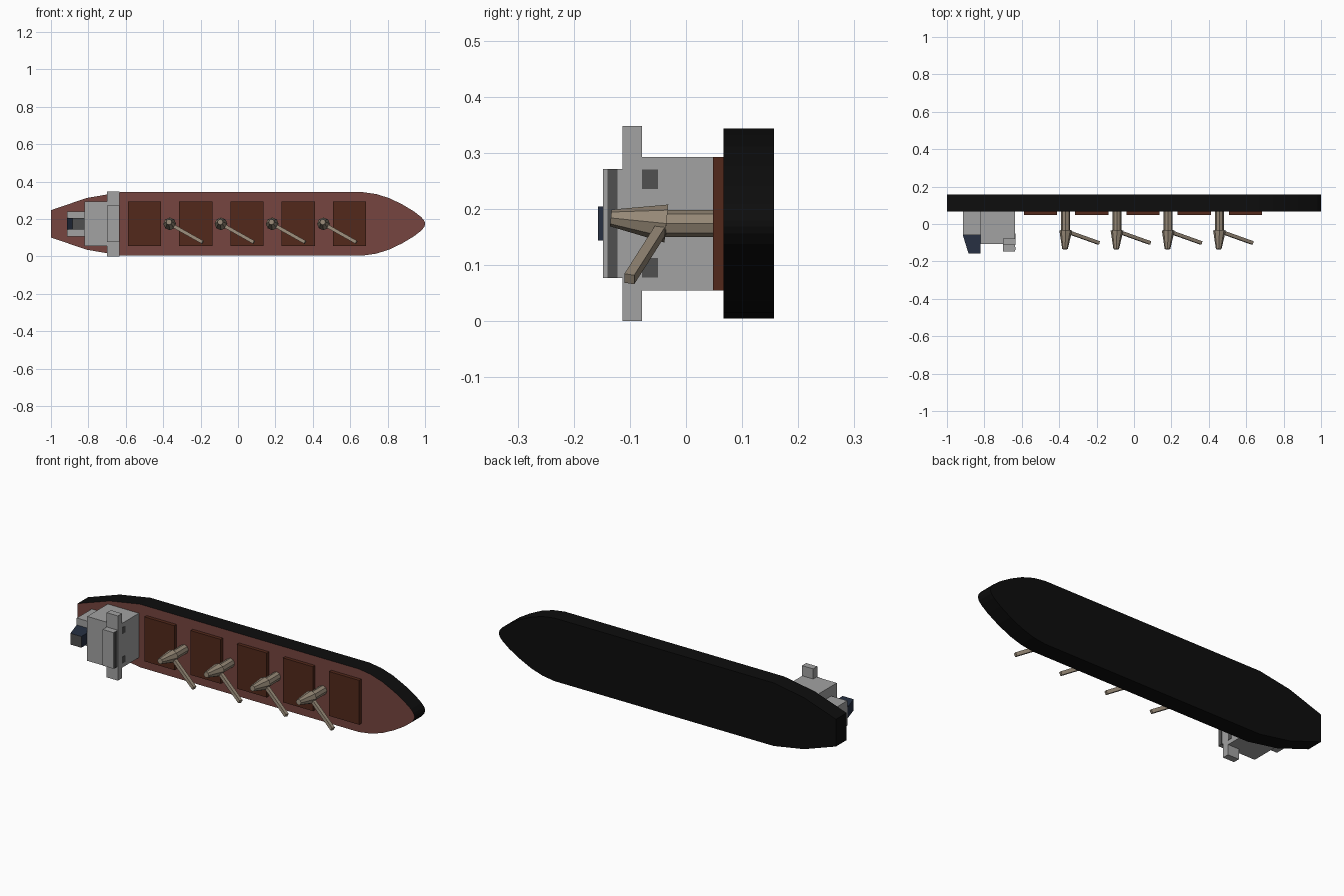
import bpy, bmesh
from math import pi, cos, sin
from mathutils import Vector

if "Cube" in bpy.data.objects:
    bpy.data.objects.remove(bpy.data.objects["Cube"])

ZC = 0.1738   # ship centreline; the deck faces -y


def mat(name, rgb):
    m = bpy.data.materials.new(name)
    m.diffuse_color = (*rgb, 1)
    m.use_nodes = True
    m.node_tree.nodes["Principled BSDF"].inputs["Base Color"].default_value = m.diffuse_color
    return m


BLACK = mat("hull_black", (0.004, 0.004, 0.004))
DECK = mat("deck_red", (0.18, 0.06, 0.05))
HATCH = mat("hatch_brown", (0.085, 0.022, 0.011))
TAN = mat("crane_tan", (0.30, 0.245, 0.18))
GLASS = mat("dark_grey", (0.08, 0.08, 0.08))
NAVY = mat("funnel_navy", (0.02, 0.03, 0.055))
GREY = mat("house_grey", (0.36, 0.36, 0.36))


def mesh(name, verts, faces, *mats):
    me = bpy.data.meshes.new(name)
    bm = bmesh.new()
    vs = [bm.verts.new(v) for v in verts]
    for f in faces:
        bm.faces.new([vs[i] for i in f])
    bmesh.ops.recalc_face_normals(bm, faces=bm.faces)
    bm.to_mesh(me)
    bm.free()
    for m in mats:
        me.materials.append(m)
    ob = bpy.data.objects.new(name, me)
    bpy.context.collection.objects.link(ob)
    return ob


def loft(name, a, b, *mats):
    """Join two matching rings and cap both ends; the last face is cap b."""
    n = len(a)
    faces = [(i, (i + 1) % n, n + (i + 1) % n, n + i) for i in range(n)]
    faces += [tuple(range(n)), tuple(range(n, 2 * n))]
    return mesh(name, list(a) + list(b), faces, *mats)


def box(name, x, y, z, m):
    ring = lambda yy: [(x[0], yy, z[0]), (x[1], yy, z[0]), (x[1], yy, z[1]), (x[0], yy, z[1])]
    return loft(name, ring(y[1]), ring(y[0]), m)


def sym(h):
    return (ZC - h, ZC + h)


def tube(name, p, q, r1, r2, n, m, turn=0.0):
    """Tapered n-sided bar from p to q."""
    p, q = Vector(p), Vector(q)
    d = (q - p).normalized()
    u = d.cross(Vector((0, 1, 0)))
    u = u.normalized() if u.length > 0.2 else Vector((1, 0, 0))
    v = d.cross(u).normalized()
    ring = lambda c, r: [c + u * r * cos(turn + 2 * pi * i / n) + v * r * sin(turn + 2 * pi * i / n)
                         for i in range(n)]
    return loft(name, ring(p, r1), ring(q, r2), m)


# Hull: half outline mirrored about the centreline, deck face coloured red
half = [(-1, .073), (-.81, .138), (-.63, .169), (.67, .169), (.74, .159), (.81, .137),
        (.88, .103), (.94, .067), (.98, .036), (.995, .018), (1, .005)]
outline = [(x, ZC - h) for x, h in half] + [(x, ZC + h) for x, h in reversed(half)]
hull = loft("hull", [(x, .157, z) for x, z in outline],
            [(x, .067, z) for x, z in outline], BLACK, DECK)
hull.data.polygons[-1].material_index = 1

# Cargo hatches
for i in range(5):
    x = -.5 + .274 * i
    box(f"hatch_cover_{i + 1}", (x - .089, x + .089), (.048, .067), sym(.119), HATCH)

# Deck cranes between the hatches: post, tapered head and jib
for i in range(4):
    x = -.365 + .274 * i
    tube(f"crane_post_{i + 1}", (x, .067, ZC), (x, -.037, ZC), .024, .024, 8, TAN)
    tube(f"crane_head_{i + 1}", (x, -.035, ZC), (x - .004, -.134, ZC + .01), .034, .015, 8, TAN)
    tube(f"crane_jib_{i + 1}", (x + .005, -.04, ZC - .003), (x + .176, -.101, .075),
         .013, .013, 4, TAN, pi / 4)

# Accommodation block, stern block and bridge
box("accommodation_block", (-.82, -.635), (-.107, .067), sym(.119), GREY)
box("stern_block", (-.915, -.82), (-.06, .067), sym(.067), GREY)
box("bridge_wings", (-.70, -.634), (-.113, -.078), sym(.1735), GREY)
box("wheelhouse", (-.70, -.635), (-.148, -.113), sym(.097), GREY)

# Windows on the forward faces
box("bridge_window", (-.64, -.633), (-.14, -.122), sym(.097), GLASS)
for side, s in (("lower", -1), ("upper", 1)):
    z = ZC + s * .079
    box(f"front_window_{side}", (-.64, -.6335), (-.078, -.05), (z - .0175, z + .0175), GLASS)

# Funnel: raked profile across the width with a dark top
prof = [(-.915, -.06), (-.82, -.06), (-.82, -.157), (-.885, -.157)]
z0, z1 = sym(.03)
funnel = loft("funnel", [(x, y, z0) for x, y in prof], [(x, y, z1) for x, y in prof], NAVY, GLASS)
funnel.data.polygons[2].material_index = 1
